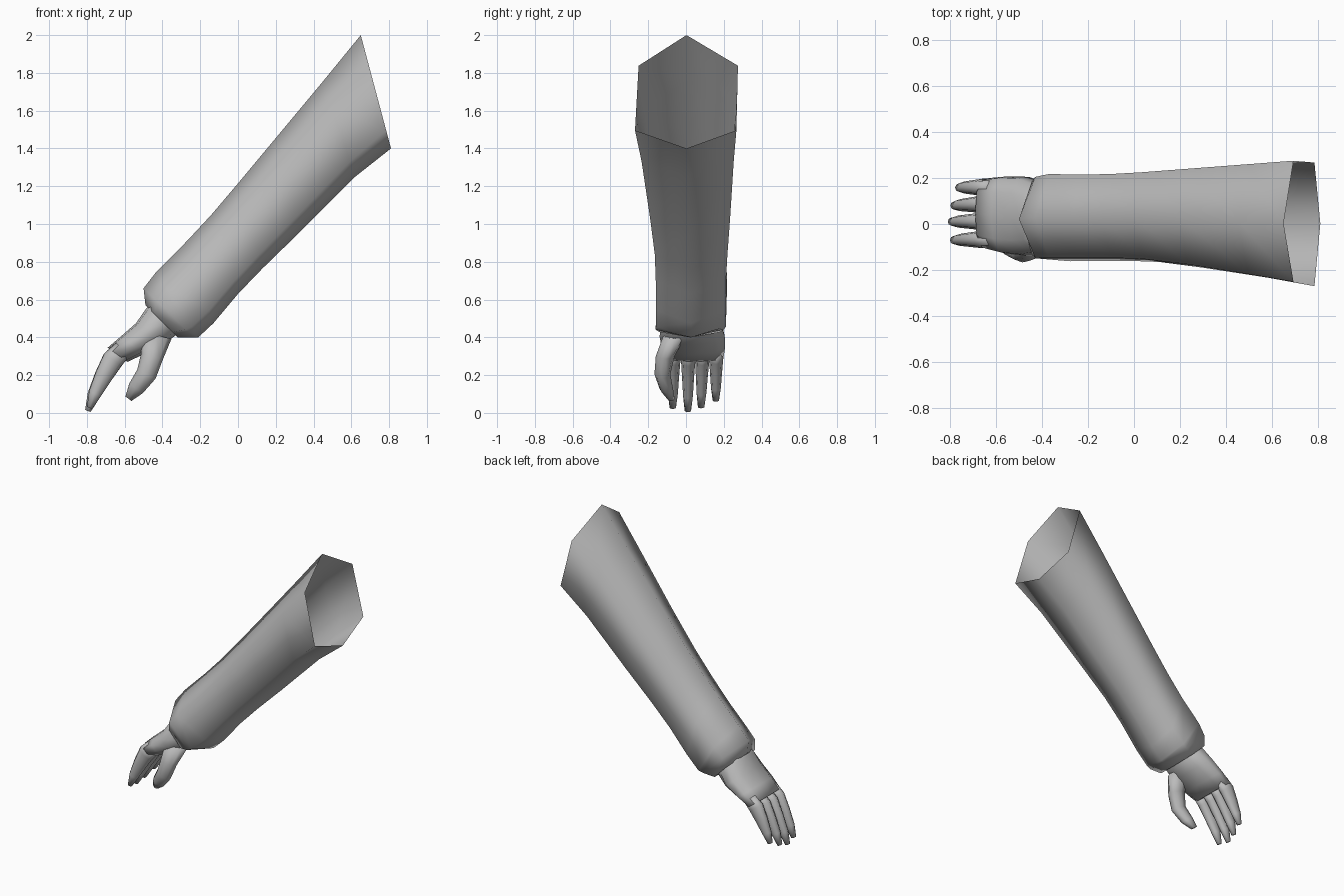
import bpy, bmesh, math
from mathutils import Vector

if "Cube" in bpy.data.objects:
    bpy.data.objects.remove(bpy.data.objects["Cube"])

grey = bpy.data.materials.new("plain grey")
grey.diffuse_color = (0.5, 0.5, 0.5, 1)
grey.use_nodes = True
grey.node_tree.nodes["Principled BSDF"].inputs["Base Color"].default_value = grey.diffuse_color


def loft(name, rings, cap_start=False, cap_end=False):
    """Skin a list of equal-length point rings into one smooth object."""
    bm = bmesh.new()
    vr = [[bm.verts.new(p) for p in r] for r in rings]
    n = len(vr[0])
    for a, b in zip(vr, vr[1:]):
        for i in range(n):
            j = (i + 1) % n
            bm.faces.new((a[i], a[j], b[j], b[i]))
    if cap_start:
        bm.faces.new(vr[0][::-1])
    if cap_end:
        bm.faces.new(vr[-1])
    bmesh.ops.recalc_face_normals(bm, faces=bm.faces)
    for f in bm.faces:
        f.smooth = True
    me = bpy.data.meshes.new(name)
    bm.to_mesh(me)
    bm.free()
    me.materials.append(grey)
    ob = bpy.data.objects.new(name, me)
    bpy.context.collection.objects.link(ob)
    return ob


def section(top, bottom, ylo, yhi, shape):
    """Ring between a top and bottom (x, z) point; shape = (fraction down, side)."""
    mid, half = (ylo + yhi) / 2, (yhi - ylo) / 2
    return [(top[0] + (bottom[0] - top[0]) * t, mid + half * s,
             top[1] + (bottom[1] - top[1]) * t) for t, s in shape]


def digit(name, path, sides=8):
    """Tapered finger; path = (x, y, z, thickness radius, width radius)."""
    pts = [Vector(p[:3]) for p in path]
    rings = []
    for i, p in enumerate(path):
        d = pts[min(i + 1, len(pts) - 1)] - pts[max(i - 1, 0)]
        d.y = 0
        d.normalize()
        u, v = Vector((-d.z, 0, d.x)), Vector((0, 1, 0))
        rings.append([pts[i] + u * p[3] * math.cos(a) + v * p[4] * math.sin(a)
                      for a in (2 * math.pi * k / sides for k in range(sides))])
    return loft(name, rings, True, True)


# Sleeve: six-sided open tube, gathered in at the cuff
HEX = [(0, 0), (.27, 1), (.84, .97), (1, 0), (.84, -1), (.27, -.93)]
sleeve = [
    ((.65, 2.0), (.81, 1.40), -.27, .275),
    ((.45, 1.755), (.62, 1.25), -.235, .26),
    ((.20, 1.455), (.32, .95), -.19, .24),
    ((0, 1.215), (.13, .765), -.165, .225),
    ((-.14, 1.05), (0, .63), -.16, .217),
    ((-.27, .91), (-.13, .475), -.16, .215),
    ((-.43, .75), (-.21, .40), -.16, .217),
    ((-.50, .66), (-.235, .40), -.162, .205),
    ((-.49, .57), (-.32, .40), -.14, .185),
    ((-.47, .55), (-.33, .42), -.11, .16),
]
loft("sleeve", [section(*r, HEX) for r in sleeve])

# Palm: rounded flat section from wrist to knuckles
OVAL = [(0, 0), (.05, .6), (.28, .95), (.6, 1), (.9, .7),
        (1, 0), (.9, -.7), (.6, -1), (.28, -.95), (.05, -.6)]
palm = [
    ((-.44, .60), (-.29, .47), -.10, .15),
    ((-.488, .55), (-.33, .41), -.13, .18),
    ((-.54, .475), (-.40, .36), -.14, .205),
    ((-.62, .405), (-.50, .31), -.13, .207),
    ((-.69, .345), (-.585, .27), -.11, .20),
]
loft("palm", [section(*r, OVAL) for r in palm], True, True)

# Four fingers: one curved path, scaled in length for each
PATH = [(-.61, .335, .05, .036), (-.665, .28, .056, .038), (-.715, .19, .047, .032),
        (-.765, .09, .034, .026), (-.795, .01, .015, .017)]
bx, bz = PATH[0][:2]
for name, y0, y1, k in (("index_finger", -.066, -.07, .95), ("middle_finger", .012, .01, 1),
                        ("ring_finger", .088, .08, .94), ("little_finger", .16, .158, .83)):
    digit(name, [(bx + (x - bx) * k, y0 + (y1 - y0) * i / 4, bz + (z - bz) * k, r, w)
                 for i, (x, z, r, w) in enumerate(PATH)])

# Thumb on the front side
digit("thumb", [(-.43, -.06, .41, .08, .06), (-.455, -.11, .30, .06, .05),
                (-.485, -.125, .205, .054, .042), (-.54, -.105, .13, .044, .036),
                (-.58, -.08, .075, .02, .02)])
